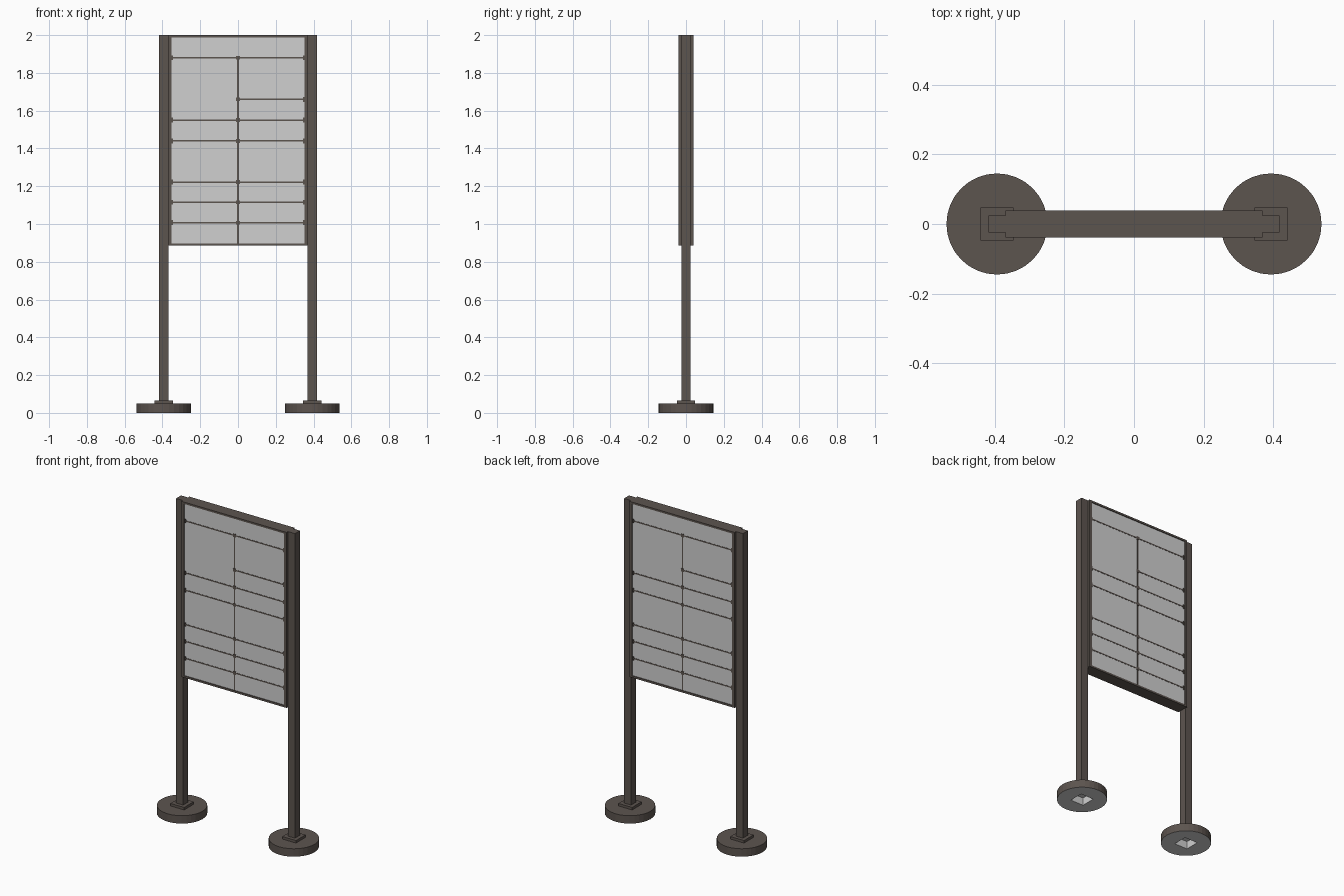
import bpy, bmesh, math

if "Cube" in bpy.data.objects:
    bpy.data.objects.remove(bpy.data.objects["Cube"])


def material(name, rgb):
    m = bpy.data.materials.new(name)
    m.diffuse_color = (*rgb, 1.0)
    m.use_nodes = True
    m.node_tree.nodes["Principled BSDF"].inputs["Base Color"].default_value = m.diffuse_color
    return m


BROWN = material("dark brown metal", (0.108, 0.089, 0.078))
PALE = material("pale grey", (0.63, 0.63, 0.63))


def finish(name, bm, mats):
    me = bpy.data.meshes.new(name)
    bm.to_mesh(me)
    bm.free()
    for m in mats:
        me.materials.append(m)
    ob = bpy.data.objects.new(name, me)
    bpy.context.collection.objects.link(ob)
    return ob


def add_box(bm, x0, x1, y0, y1, z0, z1):
    vs = bmesh.ops.create_cube(bm, size=1)["verts"]
    for v in vs:
        v.co.x = x1 if v.co.x > 0 else x0
        v.co.y = y1 if v.co.y > 0 else y0
        v.co.z = z1 if v.co.z > 0 else z0


def box(name, mat, *dims):
    bm = bmesh.new()
    add_box(bm, *dims)
    return finish(name, bm, [mat])


def ring(bm, pts, cx, z):
    return [bm.verts.new((cx + x, y, z)) for x, y in pts]


def walls(bm, a, b):
    n = len(a)
    return [bm.faces.new((a[i], a[(i + 1) % n], b[(i + 1) % n], b[i])) for i in range(n)]


def foot_disc(name, cx):
    # round foot with a pale underside and a square socket
    n, r, h, s = 32, 0.145, 0.05, 0.046
    circle = [(r * math.cos(2 * math.pi * i / n), r * math.sin(2 * math.pi * i / n)) for i in range(n)]
    square = [(-s, -s), (s, -s), (s, s), (-s, s)]
    bm = bmesh.new()
    low, top = ring(bm, circle, cx, 0), ring(bm, circle, cx, h)
    walls(bm, low, top)
    bm.faces.new(top)
    hole, deep = ring(bm, square, cx, 0), ring(bm, square, cx, h - 0.002)
    pale = walls(bm, hole, deep) + [bm.faces.new(deep)]
    rim = [e for e in bm.edges if all(abs(v.co.z) < 1e-6 for v in e.verts)]
    fill = bmesh.ops.triangle_fill(bm, use_beauty=True, edges=rim)
    pale += [g for g in fill["geom"] if isinstance(g, bmesh.types.BMFace)]
    for f in pale:
        f.material_index = 1
    bmesh.ops.recalc_face_normals(bm, faces=bm.faces[:])
    finish(name, bm, [BROWN, PALE])


# feet, base plates and posts
for side, s in (("left", -1), ("right", 1)):
    c = s * 0.393
    foot_disc(side + "_foot", c)
    box(side + "_base_plate", BROWN, c - 0.048, c + 0.048, -0.048, 0.048, 0.05, 0.066)
    box(side + "_post", BROWN, c - 0.025, c + 0.025, -0.025, 0.025, 0.06, 2.0)

# frame around the board
W, D, Z0, Z1, T = 0.369, 0.039, 0.885, 2.0, 0.012
bm = bmesh.new()
add_box(bm, -W, W, -D, D, Z1 - T, Z1)
add_box(bm, -W, W, -D, D, Z0, Z0 + T)
for s in (-1, 1):
    xs = sorted((s * W, s * (W - 0.017)))
    add_box(bm, *xs, -D, D, Z0 + T, Z1 - T)
finish("board_frame", bm, [BROWN])

# pale board
P = 0.034
X = W - 0.017
box("board_panel", PALE, -X, X, -P, P, Z0 + T, Z1 - T)

# thin divider strips with joint blocks, on both faces
LEFT = [1.88, 1.55, 1.44, 1.222, 1.115, 1.007]
RIGHT = LEFT + [1.66]
for face, s in (("front", -1), ("back", 1)):
    bm = bmesh.new()
    strip = sorted((s * (P - 0.001), s * (P + 0.0012)))
    joint = sorted((s * (P - 0.001), s * (P + 0.0025)))
    add_box(bm, -0.004, 0.004, *strip, Z0 + T, 1.88)
    for rows, d in ((LEFT, s), (RIGHT, -s)):
        for z in rows:
            add_box(bm, *sorted((0, d * X)), *strip, z - 0.004, z + 0.004)
            add_box(bm, *sorted((d * (X - 0.009), d * X)), *joint, z - 0.013, z + 0.013)
    for z in RIGHT:
        add_box(bm, -0.01, 0.01, *joint, z - 0.01, z + 0.01)
    finish(face + "_dividers", bm, [BROWN])
